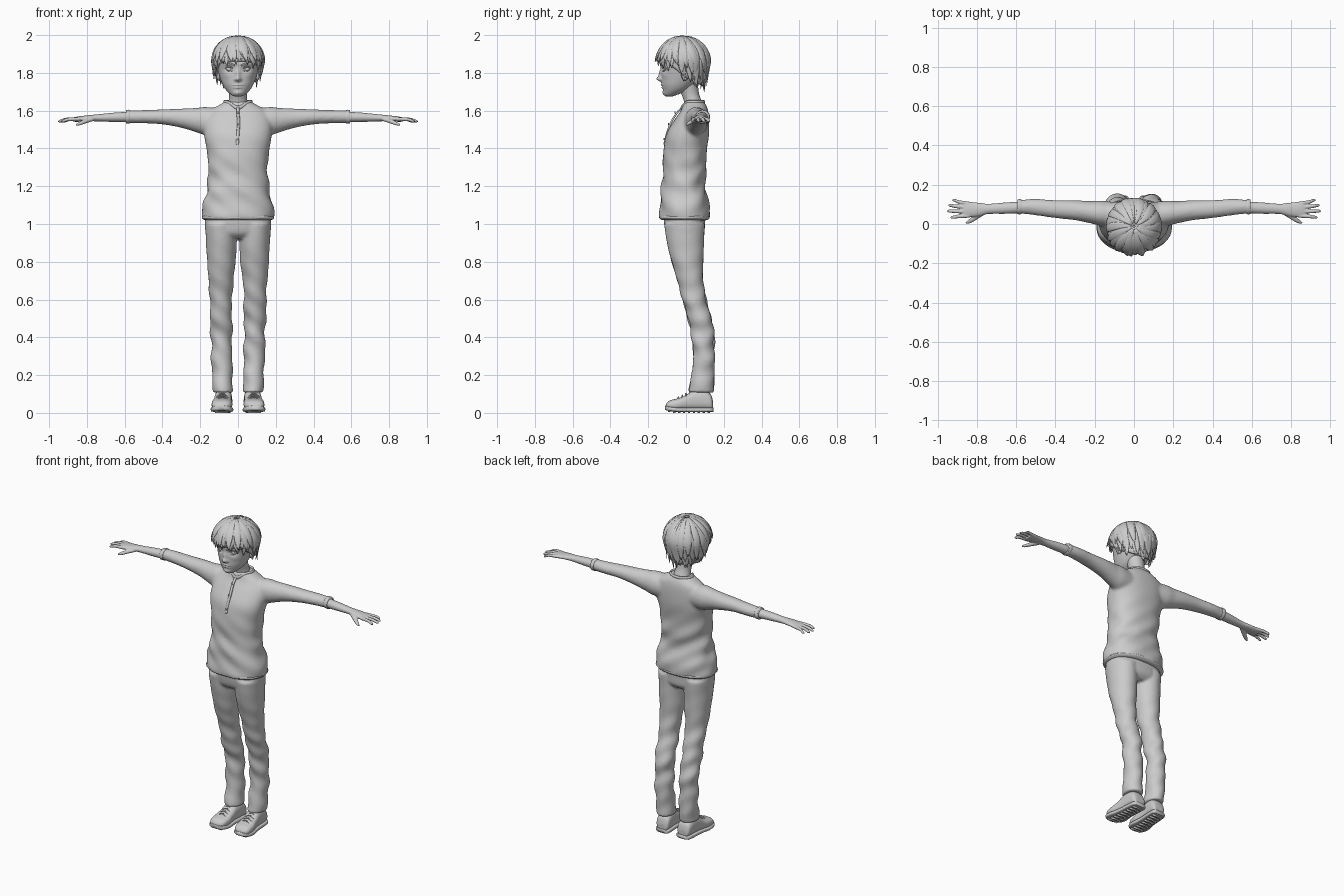
import bpy, bmesh, random
from math import sin, cos, pi, exp
from mathutils import Vector as V

random.seed(4)
cube = bpy.data.objects.get("Cube")
if cube:
    bpy.data.objects.remove(cube, do_unlink=True)

grey = bpy.data.materials.new("clay grey")
grey.use_nodes = True
grey.diffuse_color = (0.6, 0.6, 0.6, 1)
grey.node_tree.nodes["Principled BSDF"].inputs["Base Color"].default_value = (0.6, 0.6, 0.6, 1)

X, Y, Z = V((1, 0, 0)), V((0, 1, 0)), V((0, 0, 1))


def finish(name, bm, voxel=0, relax=6, mirror=False):
    """Turn a bmesh into a smooth object, optionally fused and mirrored."""
    bmesh.ops.recalc_face_normals(bm, faces=bm.faces)
    me = bpy.data.meshes.new(name)
    bm.to_mesh(me)
    bm.free()
    me.materials.append(grey)
    ob = bpy.data.objects.new(name, me)
    bpy.context.collection.objects.link(ob)
    me.polygons.foreach_set("use_smooth", [True] * len(me.polygons))
    if voxel:
        fuse = ob.modifiers.new("fuse", 'REMESH')
        fuse.mode, fuse.voxel_size, fuse.use_smooth_shade = 'VOXEL', voxel, True
        soft = ob.modifiers.new("soften", 'SMOOTH')
        soft.factor, soft.iterations = 0.5, relax
    if mirror:
        ob.modifiers.new("mirror", 'MIRROR')
    return ob


def skin(bm, rings, caps=True):
    """Bridge rings of points with quads."""
    rows = [[bm.verts.new(p) for p in r] for r in rings]
    n = len(rows[0])
    for a, b in zip(rows, rows[1:]):
        for i in range(n):
            bm.faces.new((a[i], a[(i + 1) % n], b[(i + 1) % n], b[i]))
    if caps:
        bm.faces.new(rows[0])
        bm.faces.new(rows[-1])


def ease(st, steps):
    """Curve smoothly through the stations."""
    out = []
    for i in range(len(st) - 1):
        p = [st[max(i - 1, 0)], st[i], st[i + 1], st[min(i + 2, len(st) - 1)]]
        for k in range(steps):
            t = k / steps
            out.append([b + t / 2 * (c - a + t * (2 * a - 5 * b + 4 * c - d + t * (3 * (b - c) + d - a)))
                        for a, b, c, d in zip(*p)])
    return out + [list(st[-1])]


def loft(bm, st, u, v, n=32, power=2, steps=5, side=1):
    """Stations are x, y, z, radius along u, radius along v."""
    rings = []
    for x, y, z, a, b in ease(st, steps):
        ring = []
        for i in range(n):
            c, s = cos(2 * pi * i / n), sin(2 * pi * i / n)
            c, s = (abs(w) ** (2 / power) * (1 if w > 0 else -1) for w in (c, s))
            p = V((x, y, z)) + u * a * c + v * b * s
            ring.append((p.x * side, p.y, p.z))
        rings.append(ring)
    skin(bm, rings)


def ball(bm, centre, r, scale=(1, 1, 1)):
    res = bmesh.ops.create_uvsphere(bm, u_segments=16, v_segments=10, radius=r)
    for w in res["verts"]:
        w.co = V(centre) + V([a * b for a, b in zip(w.co, scale)])


def box(bm, centre, size):
    for w in bmesh.ops.create_cube(bm, size=1)["verts"]:
        w.co = V(centre) + V([a * b for a, b in zip(w.co, size)])


def wrinkle(bm, amount, low, high):
    """Soft cloth folds, strongest between two heights."""
    bm.normal_update()
    for w in bm.verts:
        x, y, z = w.co
        near = exp(-((z - (low + high) / 2) / (high - low)) ** 2 * 3)
        w.co += w.normal * amount * near * sin(45 * z + 22 * x + 14 * y) * sin(18 * x - 25 * y + 9 * z)


# Shirt: torso and sleeves fused together
bm = bmesh.new()
torso = [(1.02, -.008, .186, .129), (1.04, -.008, .192, .134), (1.1, -.008, .186, .13),
         (1.2, -.012, .162, .116), (1.3, -.008, .157, .114), (1.4, -.003, .167, .115),
         (1.48, .01, .18, .112), (1.55, .03, .175, .092), (1.6, .045, .15, .072),
         (1.63, .045, .1, .062), (1.648, .042, .072, .052)]
loft(bm, [(0, cy, z, a, b) for z, cy, a, b in torso], X, Y, 48, 2.3)
wrinkle(bm, .009, 1.05, 1.35)
sleeve = [(.1, .05, 1.54, .062, .07), (.17, .055, 1.545, .064, .075), (.22, .06, 1.55, .057, .065),
          (.3, .07, 1.56, .051, .051), (.4, .076, 1.567, .046, .04), (.5, .086, 1.568, .042, .035),
          (.57, .088, 1.568, .036, .034), (.592, .088, 1.567, .035, .033)]
for side in (1, -1):
    loft(bm, sleeve, Y, Z, side=side)
finish("shirt", bm, .009, 8)

# Collar band, front placket and buttons
bm = bmesh.new()
rings = []
for i in range(40):
    t = 2 * pi * i / 40
    dip = .03 * max(0, -sin(t)) ** 6
    out = V((cos(t), sin(t), 0))
    c = V((.072 * cos(t), .042 + .053 * sin(t) - dip * .4, 1.645 - dip))
    rings.append([c + out * .006 * cos(k * pi / 4) + Z * .011 * sin(k * pi / 4) for k in range(8)])
skin(bm, rings + rings[:1], caps=False)
finish("collar", bm)
bm = bmesh.new()
loft(bm, [(0, -.02, 1.62, .008, .006), (0, -.05, 1.585, .008, .006), (.003, -.078, 1.54, .008, .006),
          (0, -.1, 1.48, .008, .006), (-.004, -.114, 1.42, .008, .006)], X, Y, 8, 4)
for y, z in ((-.053, 1.59), (-.088, 1.53), (-.112, 1.45)):
    ball(bm, (0, y - .005, z), .006, (1, .5, 1))
finish("placket", bm)

# Cuff rims and the hem rim
bm = bmesh.new()
loft(bm, [(.572, .088, 1.568, .037, .035), (.582, .088, 1.568, .039, .037), (.594, .088, 1.567, .037, .035)], Y, Z)
finish("sleeve_cuff", bm, mirror=True)
bm = bmesh.new()
loft(bm, [(0, -.008, 1.025, .184, .127), (0, -.008, 1.034, .192, .134), (0, -.008, 1.046, .184, .128)], X, Y, 48, 2.3)
finish("shirt_hem", bm)

# Forearm, palm, fingers and thumb
bm = bmesh.new()
loft(bm, [(.56, .086, 1.567, .03, .028), (.65, .081, 1.565, .029, .025), (.74, .077, 1.562, .026, .019),
          (.79, .074, 1.56, .034, .016), (.85, .074, 1.555, .041, .014), (.872, .074, 1.553, .038, .011)], Y, Z, 24)
for y0, x1, y1 in ((.042, .935, .034), (.063, .952, .066), (.084, .946, .095), (.104, .925, .121)):
    ym, xm = (y0 + y1) / 2, (.86 + x1) / 2
    loft(bm, [(.84, y0, 1.556, .01, .01), (xm, ym, 1.554, .0095, .0095),
              (x1 - .01, y1, 1.545, .008, .008), (x1, y1, 1.543, .004, .004)], Y, Z, 12)
loft(bm, [(.77, .058, 1.556, .014, .012), (.805, .035, 1.545, .013, .012), (.835, .015, 1.533, .011, .01),
          (.856, .004, 1.525, .005, .005)], (Y + X * .7).normalized(), Z, 12)
finish("hand", bm, .0035, 4, True)

# Trousers: hips and both legs fused together
bm = bmesh.new()
loft(bm, [(0, -.008, 1.06, .172, .11), (0, -.008, 1.0, .175, .108), (0, -.004, .95, .17, .1),
          (0, 0, .92, .14, .07)], X, Y, 40, 2.4)
leg = [(1.0, .09, -.008, .085, .108), (.9, .088, -.003, .081, .098), (.8, .088, .008, .076, .084),
       (.7, .09, .022, .065, .069), (.6, .091, .045, .06, .062), (.5, .089, .072, .058, .064),
       (.4, .088, .09, .056, .058), (.3, .086, .095, .056, .057), (.2, .083, .09, .054, .061),
       (.13, .081, .082, .054, .067), (.108, .081, .08, .054, .067)]
for side in (1, -1):
    loft(bm, [(x, y, z, a, b) for z, x, y, a, b in leg], X, Y, side=side)
wrinkle(bm, .008, .15, .7)
finish("trousers", bm, .008, 5)

# Shoes: upper, sole, treads, laces and ankle collar
bm = bmesh.new()
upper = [(.143, .03, .06), (.13, .043, .1), (.09, .046, .125), (.04, .046, .12), (.0, .049, .095),
         (-.04, .055, .078), (-.08, .051, .068), (-.1, .037, .055), (-.108, .018, .04)]
loft(bm, [(.082 - y * .06, y, (top + .014) / 2, a, (top - .014) / 2) for y, a, top in upper], X, Z, 28, 2.6)
finish("shoe_upper", bm, .005, 4, True)
bm = bmesh.new()
loft(bm, [(.082 - y * .06, y * 1.02, .017 + max(0, -y - .06) * .2, a * 1.05 + .002, .012)
          for y, a, top in upper], X, Z, 24, 5)
for k in range(9):
    y = .12 - k * .026
    box(bm, (.082 - y * .06, y, .005 + max(0, -y - .06) * .2), (.07, .012, .01))
finish("shoe_sole", bm, mirror=True)
bm = bmesh.new()
for k in range(4):
    y, z = .02 - k * .02, .108 - k * .0085
    loft(bm, [(.05, y, z - .014, .004, .004), (.083, y, z + .002, .004, .004),
              (.116, y, z - .014, .004, .004)], Y, Z, 8)
finish("laces", bm, mirror=True)

# Head and neck, with the face shaped by soft pushes
bm = bmesh.new()
skull = [(1.676, -.088, .018, .018), (1.685, -.078, .038, .036), (1.71, -.055, .064, .066),
         (1.74, -.04, .082, .088), (1.78, -.024, .097, .106), (1.82, -.018, .108, .114),
         (1.86, -.015, .117, .12), (1.92, -.015, .115, .115), (1.96, -.015, .08, .08), (1.97, -.015, .03, .03)]
loft(bm, [(0, cy, z, a, b) for z, cy, a, b in skull], X, Y, 96, 2.1, 9)
pushes = [(0, 1.768, .013, .013, -.024), (0, 1.795, .011, .024, -.013), (0, 1.735, .024, .006, -.006),
          (0, 1.723, .019, .006, -.005), (0, 1.729, .026, .003, .005), (0, 1.693, .022, .012, -.008)]
for s in (1, -1):
    pushes += [(s * .045, 1.82, .022, .013, .012), (s * .045, 1.846, .03, .007, -.005),
               (s * .014, 1.765, .007, .006, -.006), (s * .06, 1.785, .02, .015, -.003)]
for w in bm.verts:
    if w.co.y < -.04:
        x, z = w.co.x, w.co.z
        w.co.y += sum(d * exp(-((x - px) / a) ** 2 - ((z - pz) / b) ** 2) for px, pz, a, b, d in pushes)
loft(bm, [(0, .046, 1.61, .062, .05), (0, .036, 1.65, .05, .047), (0, .022, 1.69, .047, .047),
          (0, .006, 1.75, .056, .056)], X, Y)
finish("head", bm)

# Eyes, lids, eyebrows and ears
bm = bmesh.new()
ball(bm, (.045, -.099, 1.82), .019, (1.05, 1, .8))
finish("eye", bm, mirror=True)
bm = bmesh.new()
for lift, thick in ((.010, .0035), (-.011, .0022)):
    loft(bm, [(.02, -.122, 1.817, .002, .001), (.035, -.12, 1.82 + lift, .005, thick),
              (.053, -.117, 1.822 + lift, .005, thick), (.07, -.104, 1.823, .002, .001)], Y, Z, 8)
finish("eyelids", bm, mirror=True)
bm = bmesh.new()
loft(bm, [(.016, -.135, 1.84, .003, .003), (.035, -.134, 1.847, .004, .005), (.055, -.125, 1.855, .004, .004),
          (.076, -.108, 1.852, .002, .002)], Y, Z, 8)
finish("eyebrow", bm, mirror=True)
bm = bmesh.new()
ball(bm, (.103, -.005, 1.79), .03, (.4, .7, 1))
finish("ear", bm, mirror=True)


# Hair: a close cap covered in overlapping locks
def hair_point(a, s, size, end):
    """Point on the hair shell from crown (s=0) to its lower edge (s=1)."""
    drop = max(0, 1.86 - end)
    path = s * (.21 + drop)
    t = min(path / .21, 1) * pi / 2
    low = max(0, path - .21)
    r = size * sin(t) * (1 - low * 1.6)
    return V((.136 * r * cos(a), -.014 + .14 * r * sin(a), 1.86 + .134 * size * cos(t) - low))


def hair_end(a):
    front = -sin(a)
    return 1.765 + .095 * max(front, 0) ** .8 - .05 * max(-front, 0)


bm = bmesh.new()
skin(bm, [[hair_point(2 * pi * i / 48, .02 + .98 * k / 16, .97, hair_end(2 * pi * i / 48) + .015)
           for i in range(48)] for k in range(17)], caps=False)
cap = finish("hair_cap", bm)
thick = cap.modifiers.new("thickness", 'SOLIDIFY')
thick.thickness = .012

bm = bmesh.new()
for layer, (count, width, size, lift) in enumerate(((30, .021, .98, 0), (22, .026, 1.0, .03), (14, .024, 1.015, .07))):
    for i in range(count):
        a = 2 * pi * (i + random.uniform(-.3, .3)) / count
        end = hair_end(a) + lift + random.uniform(-.02, .012)
        twist, flip = random.uniform(-.1, .45), random.uniform(0, .016)
        rings = []
        for k in range(13):
            s = k / 12
            ang = a + twist * (s - .6)
            p = hair_point(ang, .06 + .94 * s, size, end)
            ahead = hair_point(ang + twist * .02, .08 + .94 * s, size, end)
            out = (p - V((0, -.014, min(p.z, 1.86)))).normalized()
            across = out.cross(ahead - p).normalized()
            p += out * flip * s ** 5
            w = width * (.25 + .75 * sin(pi * min(s * .75, .5))) * (1 - s ** 5 * .93)
            rings.append([p + across * w * cos(j * pi / 5) + out * .28 * w * sin(j * pi / 5) for j in range(10)])
        skin(bm, rings)
finish("hair_locks", bm)
